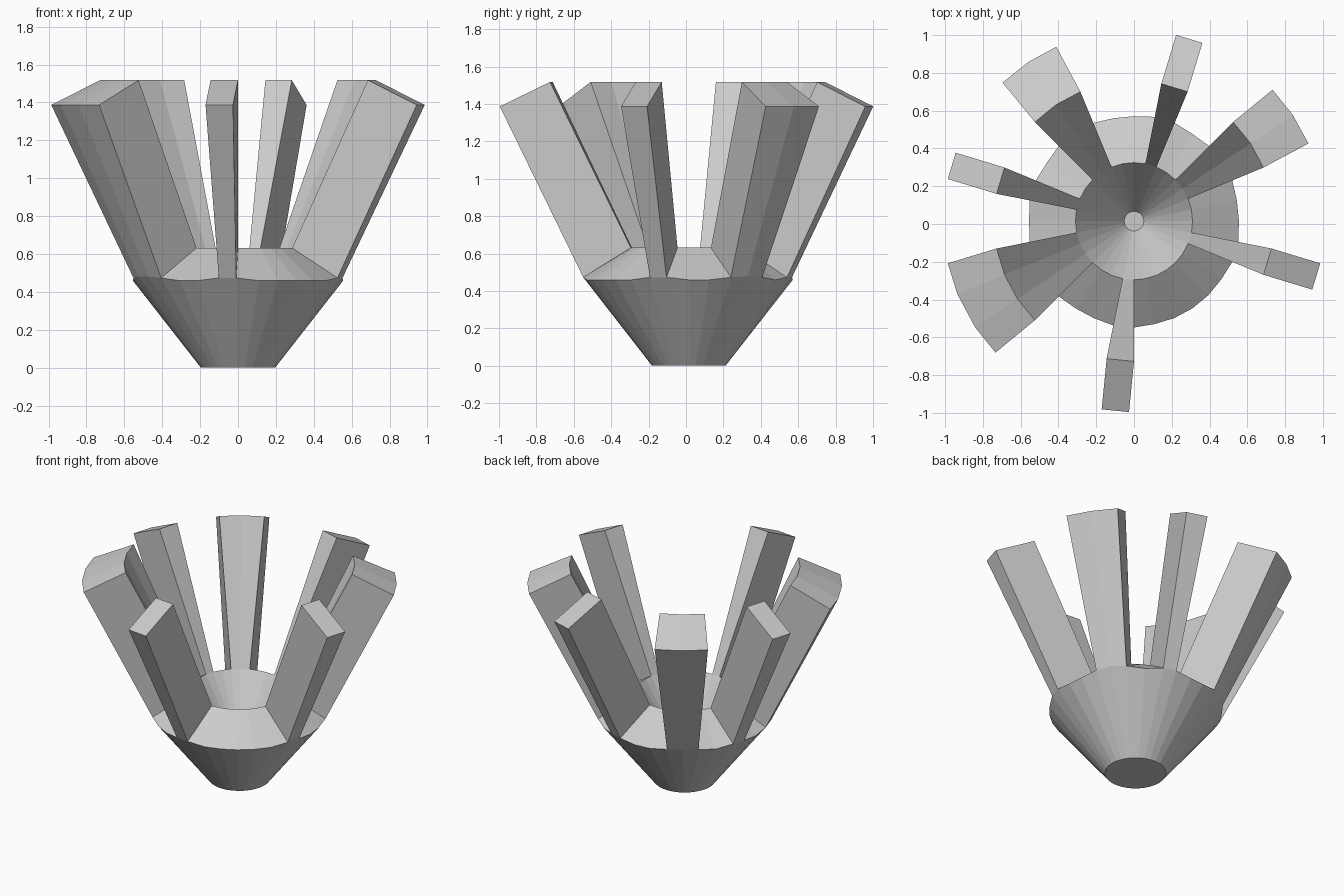
import bpy, bmesh
from math import cos, sin, tau

if "Cube" in bpy.data.objects:
    bpy.data.objects.remove(bpy.data.objects["Cube"])

SIDES = 32
CENTRE_Y = 0.015

# inner profile: floor, cup rim, prong tips (radius, height)
PROFILE = [(0.052, 0.264), (0.31, 0.632), (0.742, 1.518)]
# segments of the rim that continue up as prongs: (first segment, count)
PRONGS = [(2, 2), (6, 1), (10, 2), (14, 1), (17, 3), (23, 1), (30, 1)]

bm = bmesh.new()


def point(i, level):
    r, z = PROFILE[level]
    a = tau * i / SIDES
    return bm.verts.new((r * cos(a), r * sin(a), z))


def wall(low, high, i, j):
    bm.faces.new((low[i], low[j], high[j], high[i]))


# cup skin
floor = [point(i, 0) for i in range(SIDES)]
rim = [point(i, 1) for i in range(SIDES)]
bm.faces.new(floor[::-1])
for i in range(SIDES):
    wall(floor, rim, i, (i + 1) % SIDES)

# prong skins
for start, count in PRONGS:
    tips = {i % SIDES: point(i, 2) for i in range(start, start + count + 1)}
    for i in range(start, start + count):
        wall(rim, tips, i % SIDES, (i + 1) % SIDES)

mesh = bpy.data.meshes.new("pronged_cup")
bm.to_mesh(mesh)
bm.free()
cup = bpy.data.objects.new("pronged_cup", mesh)
cup.location.y = CENTRE_Y
bpy.context.collection.objects.link(cup)

# thick wall grown outward from the inner skin
thick = cup.modifiers.new("wall_thickness", 'SOLIDIFY')
thick.thickness = 0.3
thick.offset = 1
thick.use_even_offset = False
